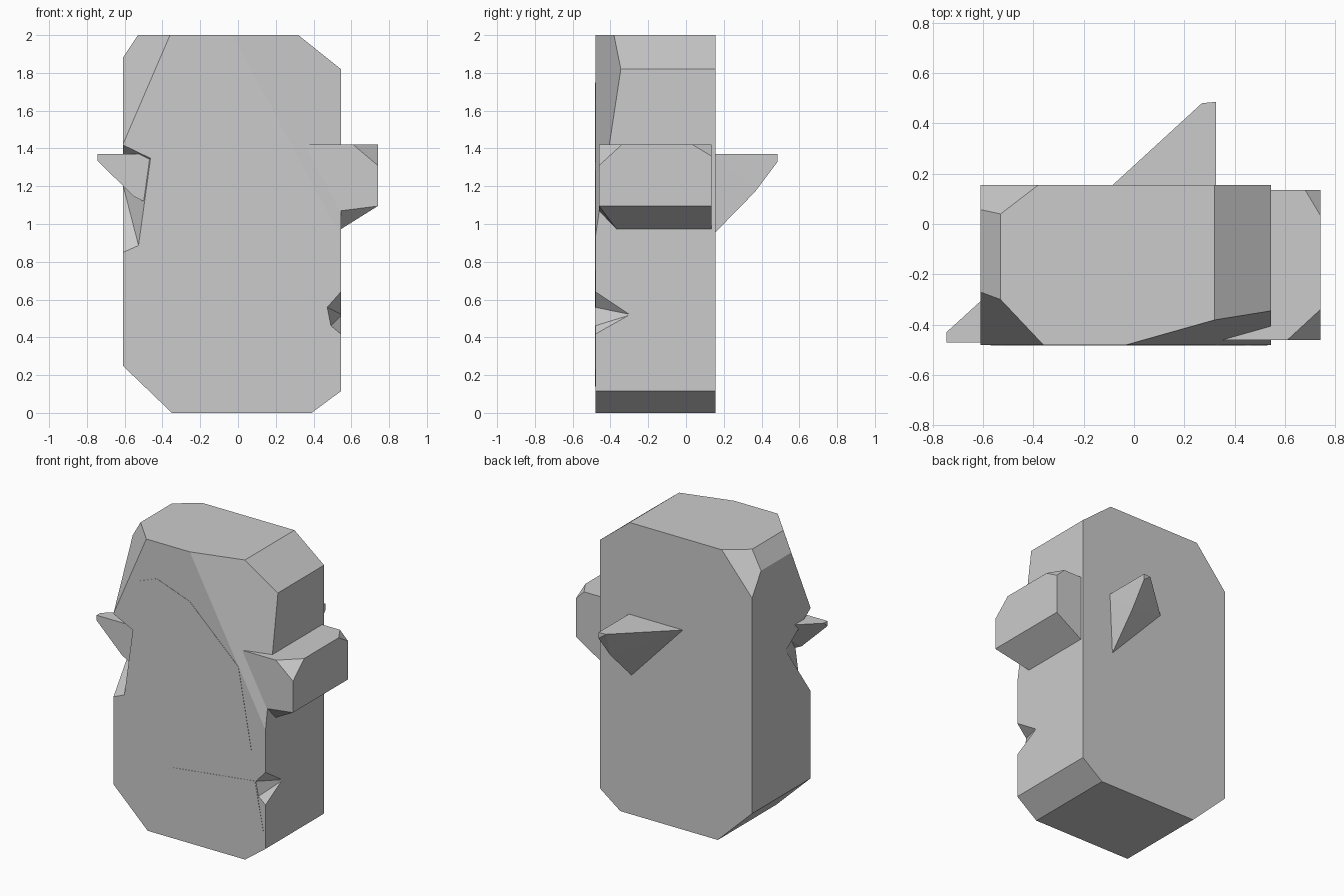
import bpy, bmesh
from mathutils import Vector

if "Cube" in bpy.data.objects:
    bpy.data.objects.remove(bpy.data.objects["Cube"])

stone = bpy.data.materials.new("grey stone")
stone.use_nodes = True
GREY = (0.6, 0.6, 0.6, 1)
stone.diffuse_color = GREY
stone.node_tree.nodes["Principled BSDF"].inputs["Base Color"].default_value = GREY


def finish(name, bm):
    bmesh.ops.recalc_face_normals(bm, faces=bm.faces)
    mesh = bpy.data.meshes.new(name)
    bm.to_mesh(mesh)
    bm.free()
    mesh.materials.append(stone)
    ob = bpy.data.objects.new(name, mesh)
    bpy.context.collection.objects.link(ob)
    return ob


def hull(name, points):
    """Faceted chunk wrapped around a few corner points."""
    bm = bmesh.new()
    for p in points:
        bm.verts.new(p)
    res = bmesh.ops.convex_hull(bm, input=bm.verts)
    loose = set(res["geom_interior"]) | set(res["geom_unused"])
    bmesh.ops.delete(bm, geom=[v for v in loose if isinstance(v, bmesh.types.BMVert)], context="VERTS")
    bmesh.ops.dissolve_limit(bm, angle_limit=0.01, verts=bm.verts, edges=bm.edges)
    return finish(name, bm)


def prism(outline, front, back):
    """Front outline (x, z) extruded along y."""
    bm = bmesh.new()
    face = bm.faces.new([bm.verts.new((x, front, z)) for x, z in outline])
    ext = bmesh.ops.extrude_face_region(bm, geom=[face])
    verts = [v for v in ext["geom"] if isinstance(v, bmesh.types.BMVert)]
    bmesh.ops.translate(bm, verts=verts, vec=(0, back - front, 0))
    bmesh.ops.recalc_face_normals(bm, faces=bm.faces)
    return bm


def chop(bm, a, b, c, inside):
    """Slice off everything on the far side of the plane a, b, c."""
    a, b, c, inside = map(Vector, (a, b, c, inside))
    n = (b - a).cross(c - a).normalized()
    if n.dot(inside - a) > 0:
        n = -n
    bmesh.ops.bisect_plane(bm, geom=bm.verts[:] + bm.edges[:] + bm.faces[:], dist=1e-5,
                           plane_co=a, plane_no=n, clear_outer=True)
    rim = [e for e in bm.edges if e.is_boundary]
    if rim:
        bmesh.ops.holes_fill(bm, edges=rim)


def carve(ob, cutter):
    mod = ob.modifiers.new("carve " + cutter.name, "BOOLEAN")
    mod.operation = "DIFFERENCE"
    mod.solver = "EXACT"
    mod.object = cutter
    cutter.hide_render = True
    cutter.hide_viewport = True
    cutter.display_type = "WIRE"


FRONT, BACK = -0.48, 0.155
middle = (0, -0.1, 1)

# Head block with chamfered outline and chiselled upper corners
bm = prism([(-0.35, 0), (0.39, 0), (0.545, 0.115), (0.545, 1.82), (0.32, 2),
            (-0.53, 2), (-0.61, 1.88), (-0.61, 0.25)], FRONT, BACK)
chop(bm, (-0.03, FRONT, 2), (0.545, FRONT, 0.93), (0.545, -0.345, 1.82), middle)
chop(bm, (-0.36, FRONT, 2), (-0.61, FRONT, 1.42), (-0.53, -0.3, 2), middle)
chop(bm, (-0.38, BACK, 2), (-0.53, 0.04, 2), (-0.61, BACK, 1.73), middle)
head = finish("head", bm)

# Notches carved in the front edges
carve(head, hull("eye_notch_cutter", [
    (-0.46, -0.485, 1.35), (-0.525, -0.485, 0.88), (-0.615, -0.485, 1.425),
    (-0.615, -0.485, 0.84), (-0.615, -0.21, 1.23)]))
carve(head, hull("mouth_notch_cutter", [
    (0.47, -0.485, 0.56), (0.49, -0.485, 0.46), (0.55, -0.485, 0.65),
    (0.55, -0.485, 0.41), (0.55, -0.29, 0.52)]))

# Thin face panel with a wedge-shaped mouth line
finish("face_panel", prism([
    (-0.41, 1.7), (-0.28, 1.75), (-0.03, 1.66), (0.34, 1.31), (0.44, 0.755),
    (-0.16, 0.485), (0.465, 0.56), (0.485, 0.46), (0.53, 0.23), (0.3, 0.14),
    (-0.39, 0.14), (-0.57, 0.33), (-0.57, 0.8), (-0.52, 0.88), (-0.455, 1.36)],
    FRONT - 0.002, FRONT + 0.001))

# Large ear block with chipped corners and a sloping underside
ex, ef, eb, et = 0.74, -0.46, 0.135, 1.42
bm = prism([(0.3, 0.82), (ex, 1.095), (ex, et), (0.3, et)], ef, eb)
inner = (0.5, -0.1, 1.25)
chop(bm, (0.61, ef, et), (ex, -0.34, et), (ex, ef, 1.31), inner)
chop(bm, (0.68, eb, et), (ex, 0.035, et), (ex, eb, 1.36), inner)
chop(bm, (ex, ef, 1.095), (0.545, ef, 1.07), (0.545, -0.36, 0.965), inner)
finish("left_ear", bm)

# Small pointed ear set in the notch
hull("right_ear", [
    (-0.745, -0.47, 1.37), (-0.745, -0.43, 1.37), (-0.745, -0.47, 1.335),
    (-0.46, -0.47, 1.37), (-0.46, -0.17, 1.37), (-0.5, -0.47, 1.12),
    (-0.55, -0.47, 1.145)])

# Tapering spike on the back
hull("back_spike", [
    (-0.09, 0.15, 1.37), (0.325, 0.15, 1.37), (0.305, 0.15, 0.95),
    (0.27, 0.48, 1.37), (0.325, 0.485, 1.37), (0.325, 0.485, 1.33),
    (0.32, 0.365, 1.17)])
